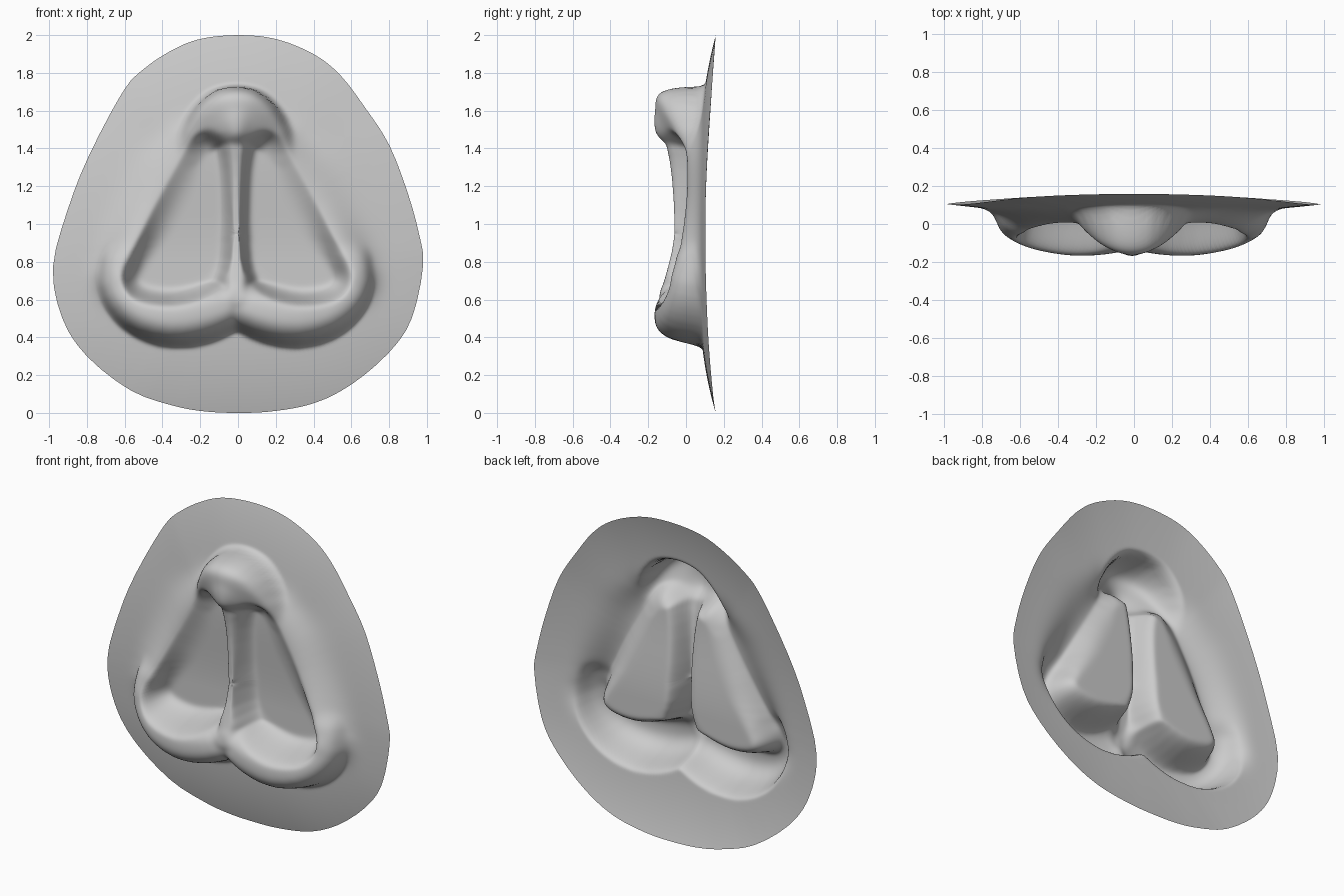
import bpy, bmesh, math
from mathutils import Vector

if "Cube" in bpy.data.objects:
    bpy.data.objects.remove(bpy.data.objects["Cube"])

# Rim of the sheet, clockwise from the top, as (x, z)
OUTLINE = [(0, 2.0), (.2, 1.98), (.4, 1.9), (.54, 1.79), (.67, 1.62), (.8, 1.42), (.9, 1.16), (.96, .94),
           (.98, .78), (.92, .5), (.8, .32), (.6, .15), (.4, .05), (.18, .008), (0, .0), (-.18, .008),
           (-.35, .04), (-.57, .12), (-.8, .3), (-.93, .5), (-.98, .77), (-.9, 1.08), (-.79, 1.36),
           (-.61, 1.7), (-.5, 1.82), (-.35, 1.92), (-.2, 1.98)]
CENTRE = Vector((0, .95))
SEGMENTS, RINGS = 216, 120

# Ridges on one half, as (x, z, crest y, half width); evaluated with |x|
COLUMN = [(0, 1.52, -.13, .1), (0, 1.4, -.1, .085), (0, 1.25, -.075, .08), (0, 1.0, -.06, .08),
          (0, .85, -.075, .085), (0, .7, -.115, .09), (0, .62, -.125, .09)]
BULB = [(0, 1.565, -.165, .157), (.05, 1.56, -.155, .155), (.12, 1.525, -.115, .135),
        (.19, 1.46, -.055, .1), (.24, 1.37, .0, .07)]
LOBE = [(0, .605, -.125, .115), (.08, .56, -.15, .135), (.2, .525, -.165, .15), (.33, .51, -.165, .15),
        (.46, .54, -.145, .145), (.55, .61, -.115, .14), (.6, .69, -.08, .125), (.595, .78, -.05, .12)]
WALL = [(.62, .72, -.07, .09), (.54, .88, -.03, .12), (.42, 1.1, .0, .14), (.33, 1.25, .005, .14),
        (.24, 1.4, .0, .1)]
# Sunken teardrop on one half
BASIN = [(.035, 1.2), (.03, .9), (.055, .75), (.14, .65), (.27, .6), (.4, .59), (.53, .62),
         (.59, .7), (.55, .82), (.43, 1.07), (.31, 1.29), (.24, 1.42), (.18, 1.48), (.1, 1.45), (.055, 1.36)]


def smooth_path(pts, closed=False, n=3):
    """Catmull-Rom resampling."""
    pts = [Vector(p) for p in pts]
    m, out = len(pts), []
    for i in range(m if closed else m - 1):
        get = (lambda k: pts[k % m]) if closed else (lambda k: pts[max(0, min(m - 1, k))])
        a, b, c, d = (get(i + k) for k in (-1, 0, 1, 2))
        for j in range(n):
            t = j / n
            out.append(.5 * (2 * b + (c - a) * t + (2 * a - 5 * b + 4 * c - d) * t * t
                             + (3 * b - a - 3 * c + d) * t ** 3))
    return out if closed else out + [pts[-1]]


COLUMN, BULB, LOBE, WALL = (smooth_path(p, n=2) for p in (COLUMN, BULB, LOBE, WALL))
BASIN = smooth_path(BASIN, True, 2)
OUTLINE = smooth_path(OUTLINE, True, 3)


def nearest(px, py, a, b):
    """Distance from a point to segment ab, with the position along it."""
    dx, dy = b[0] - a[0], b[1] - a[1]
    qx, qy = px - a[0], py - a[1]
    t = max(0, min(1, (qx * dx + qy * dy) / (dx * dx + dy * dy)))
    return math.hypot(qx - dx * t, qy - dy * t), t


def ridge_height(x, z, pts, power, base, tube=False):
    """Height over the sheet: a round tube or a soft bell across the path."""
    d, y, w = 9, 0, 1
    for a, b in zip(pts, pts[1:]):
        dist, t = nearest(x, z, a, b)
        if dist < d:
            d, y, w = dist, a[2] + (b[2] - a[2]) * t, a[3] + (b[3] - a[3]) * t
    u = (d / w) ** power
    return max(0, base - y) * (math.sqrt(max(0, 1 - u)) if tube else math.exp(-u))


def basin_depth(x, z):
    """Signed distance into the teardrop."""
    inside, d = False, 9
    for a, b in zip(BASIN, BASIN[1:] + BASIN[:1]):
        d = min(d, nearest(x, z, a, b)[0])
        if (a[1] > z) != (b[1] > z) and x < a[0] + (z - a[1]) * (b[0] - a[0]) / (b[1] - a[1]):
            inside = not inside
    return d if inside else -d


def step(v):
    v = max(0, min(1, v))
    return v * v * (3 - 2 * v)


def sheet_point(x, z, t, s):
    ax = abs(x + .01)
    base = .062 + t ** 3 * (.04 + .056 * s * s)
    heights = (ridge_height(ax, z, COLUMN, 4, base), ridge_height(ax, z, BULB, 4.5, base, True),
               ridge_height(ax, z, LOBE, 2.6, base, True), ridge_height(ax, z, WALL, 2, base))
    h = sum(v ** 9 for v in heights) ** (1 / 9)
    # the teardrop is steep by the column and soft along the outer wall
    soft = step((ax - .06) / .2) * step((z - .65) / .35)
    u = max(0, min(1, (basin_depth(ax, z) + .012) / (.085 + .075 * soft)))
    k = 1 - (1 - u) ** 2
    floor = .085 - .04 * step((z - .8) / .65)
    y = base - h
    y += (floor - y) * k
    # top of the bulb leans outwards over the sheet
    return x, y, z + .09 * h * step((z - 1.48) / .15)


def rim_radius(angle):
    """Ray from the centre to the outline."""
    d = Vector((math.sin(angle), math.cos(angle)))
    for a, b in zip(OUTLINE, OUTLINE[1:] + OUTLINE[:1]):
        a, b = a - CENTRE, b - CENTRE
        e = b - a
        den = d.x * e.y - d.y * e.x
        if abs(den) < 1e-9:
            continue
        r = (a.x * e.y - a.y * e.x) / den
        u = (a.x * d.y - a.y * d.x) / den
        if r > 0 and -1e-4 <= u <= 1 + 1e-4:
            return r
    return 1


# Sheet: rings of points from the centre to the outline
bm = bmesh.new()
middle = bm.verts.new(sheet_point(0, CENTRE.y, 0, 0))
spokes = []
for i in range(SEGMENTS):
    ang = 2 * math.pi * i / SEGMENTS
    s, c, r = math.sin(ang), math.cos(ang), rim_radius(ang)
    spokes.append([bm.verts.new(sheet_point(s * r * j / RINGS, CENTRE.y + c * r * j / RINGS, j / RINGS, c))
                   for j in range(1, RINGS + 1)])
for i, a in enumerate(spokes):
    b = spokes[(i + 1) % SEGMENTS]
    bm.faces.new((middle, a[0], b[0]))
    for j in range(RINGS - 1):
        bm.faces.new((a[j], a[j + 1], b[j + 1], b[j]))

# Soften the creases where ridges meet, leaving the rim in place
inner = [v for v in bm.verts if not v.is_boundary]
for _ in range(7):
    bmesh.ops.smooth_vert(bm, verts=inner, factor=.5, use_axis_x=False, use_axis_y=True, use_axis_z=False)
bmesh.ops.recalc_face_normals(bm, faces=bm.faces)
bm.normal_update()
if sum(f.normal.y for f in bm.faces) > 0:
    bmesh.ops.reverse_faces(bm, faces=bm.faces)
for f in bm.faces:
    f.smooth = True
mesh = bpy.data.meshes.new("relief_sheet")
bm.to_mesh(mesh)
bm.free()
bpy.context.collection.objects.link(bpy.data.objects.new("relief_sheet", mesh))
